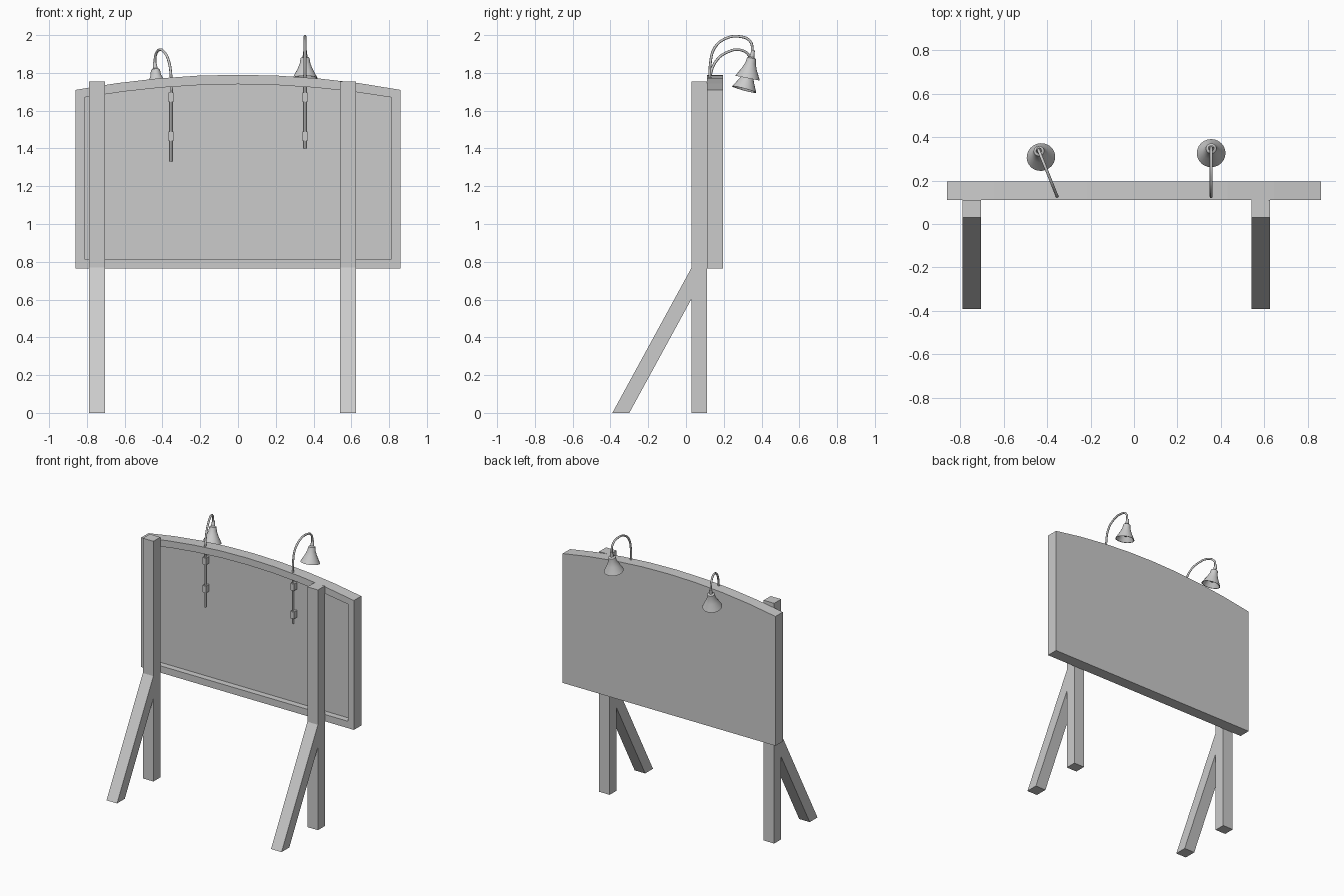
import bpy
import bmesh
from math import cos, sin, pi, radians
from mathutils import Vector

cube = bpy.data.objects.get("Cube")
if cube:
    bpy.data.objects.remove(cube, do_unlink=True)

grey = bpy.data.materials.new("plain grey")
grey.use_nodes = True
grey.diffuse_color = (0.6, 0.6, 0.6, 1)
grey.node_tree.nodes["Principled BSDF"].inputs["Base Color"].default_value = (0.6, 0.6, 0.6, 1)


def finish(name, bm, smooth=False):
    bmesh.ops.recalc_face_normals(bm, faces=bm.faces)
    mesh = bpy.data.meshes.new(name)
    bm.to_mesh(mesh)
    bm.free()
    mesh.materials.append(grey)
    obj = bpy.data.objects.new(name, mesh)
    bpy.context.collection.objects.link(obj)
    if smooth:
        bpy.ops.object.select_all(action='DESELECT')
        obj.select_set(True)
        bpy.context.view_layer.objects.active = obj
        bpy.ops.object.shade_smooth_by_angle(angle=radians(35))
    return obj


def box(name, lo, hi):
    bm = bmesh.new()
    bmesh.ops.create_cube(bm, size=1)
    for v in bm.verts:
        v.co = [(a + b) / 2 + c * (b - a) for a, b, c in zip(lo, hi, v.co)]
    return finish(name, bm)


def side_prism(name, profile, x0, x1):
    """Extrude a (y, z) profile along x."""
    bm = bmesh.new()
    face = bm.faces.new([bm.verts.new((x0, y, z)) for y, z in profile])
    out = bmesh.ops.extrude_face_region(bm, geom=[face])
    moved = [g for g in out["geom"] if isinstance(g, bmesh.types.BMVert)]
    bmesh.ops.translate(bm, verts=moved, vec=(x1 - x0, 0, 0))
    return finish(name, bm)


def arched_loop(bm, half, bottom, side, crown, y, steps=8):
    """Outline with straight sides and a gently arched top."""
    pts = [(-half, bottom), (half, bottom)]
    for i in range(steps + 1):
        t = 1 - 2 * i / steps
        pts.append((half * t, crown - (crown - side) * t * t))
    return [bm.verts.new((x, y, z)) for x, z in pts]


# Board: arched slab with a raised rim around a recessed front panel
bm = bmesh.new()
outer = (0.86, 0.765, 1.71, 1.79)
inner = (0.813, 0.815, 1.67, 1.74)
loops = [arched_loop(bm, *outer, 0.195), arched_loop(bm, *outer, 0.11),
         arched_loop(bm, *inner, 0.11), arched_loop(bm, *inner, 0.155)]
count = len(loops[0])
for a, b in zip(loops, loops[1:]):
    for i in range(count):
        j = (i + 1) % count
        bm.faces.new((a[i], a[j], b[j], b[i]))
bm.faces.new(loops[0])
bm.faces.new(loops[-1])
finish("board", bm)

# Posts and slanted braces
strut = [(-0.39, 0), (-0.30, 0), (0.03, 0.605), (0.03, 0.77)]
for side, x in (("right", -0.79), ("left", 0.54)):
    box(side + "_post", (x, 0.03, 0), (x + 0.085, 0.11, 1.755))
    side_prism(side + "_brace", strut, x, x + 0.085)


def lamp(side, rim, axis, path):
    """Bent tube, bell shade, bulb and two clamps."""
    rim, axis = Vector(rim), Vector(axis).normalized()
    turn = axis.to_track_quat('Z', 'Y')

    # Bent tube
    curve = bpy.data.curves.new(side + "_lamp_tube", 'CURVE')
    curve.dimensions = '3D'
    curve.bevel_depth = 0.007
    curve.bevel_resolution = 2
    curve.resolution_u = 6
    curve.use_fill_caps = True
    spline = curve.splines.new('BEZIER')
    points = [Vector(p) for p in path] + [rim + axis * 0.13]
    spline.bezier_points.add(len(points) - 1)
    for bp, p in zip(spline.bezier_points, points):
        bp.co = p
        bp.handle_left_type = bp.handle_right_type = 'AUTO'
    curve.materials.append(grey)
    tube = bpy.data.objects.new(side + "_lamp_tube", curve)
    bpy.context.collection.objects.link(tube)

    # Bell shade, turned from an outer and an inner profile
    profile = [(0.009, 0.15), (0.013, 0.115), (0.024, 0.108), (0.028, 0.08),
               (0.04, 0.05), (0.06, 0.012), (0.066, 0),
               (0.061, 0), (0.036, 0.048), (0.022, 0.085)]
    sides = 24
    bm = bmesh.new()
    rings = []
    for r, h in profile:
        rings.append([bm.verts.new(rim + turn @ Vector(
            (r * cos(2 * pi * i / sides), r * sin(2 * pi * i / sides), h)))
            for i in range(sides)])
    for a, b in zip(rings, rings[1:]):
        for i in range(sides):
            j = (i + 1) % sides
            bm.faces.new((a[i], a[j], b[j], b[i]))
    bm.faces.new(rings[0])
    bm.faces.new(rings[-1])
    finish(side + "_lamp_shade", bm, True)

    # Bulb
    bm = bmesh.new()
    bmesh.ops.create_uvsphere(bm, u_segments=16, v_segments=10, radius=0.024)
    bmesh.ops.translate(bm, verts=bm.verts, vec=rim + axis * 0.045)
    finish(side + "_lamp_bulb", bm, True)

    # Clamps holding the tube to the panel
    x = path[0][0]
    for name, z in (("upper", 1.67), ("lower", 1.465)):
        box(f"{side}_{name}_clamp", (x - 0.014, 0.117, z - 0.025),
            (x + 0.014, 0.155, z + 0.025))


lamp("left", (0.355, 0.326, 1.772), (0, 0.03, 0.148),
     [(0.355, y, z) for y, z in ((0.13, 1.40), (0.13, 1.70), (0.13, 1.86), (0.153, 1.935),
                                 (0.206, 1.98), (0.28, 1.993), (0.34, 1.967))])
lamp("right", (-0.428, 0.308, 1.712), (-0.012, 0.035, 0.13),
     [(-0.355 - (y - 0.13) * 0.4, y, z)
      for y, z in ((0.13, 1.33), (0.13, 1.66), (0.13, 1.79), (0.165, 1.87),
                   (0.22, 1.91), (0.285, 1.922), (0.335, 1.89))])
